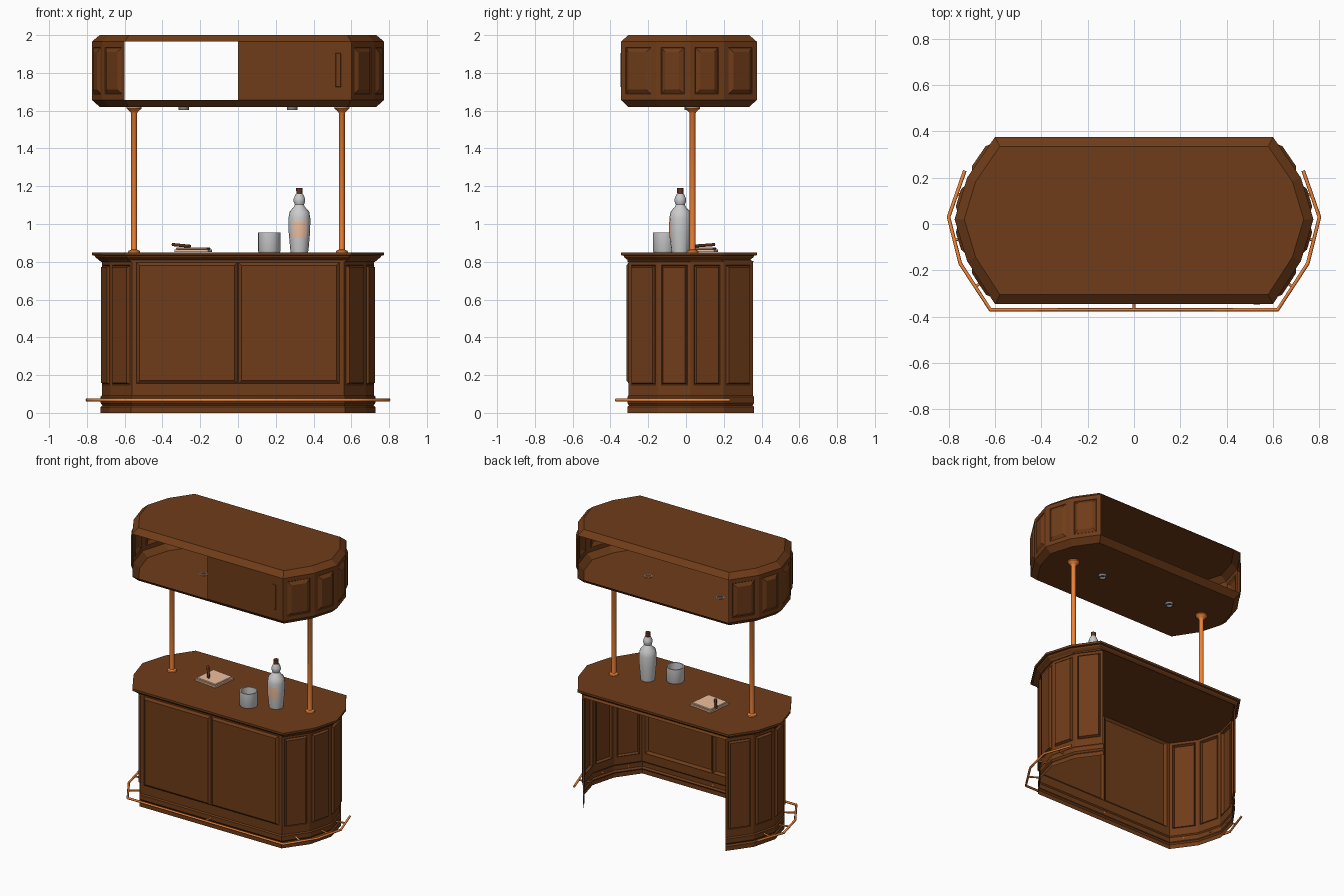
import bpy, bmesh, math
from mathutils import Vector

if "Cube" in bpy.data.objects:
    bpy.data.objects.remove(bpy.data.objects["Cube"])


def material(name, rgb):
    m = bpy.data.materials.new(name)
    m.diffuse_color = (*rgb, 1)
    m.use_nodes = True
    m.node_tree.nodes["Principled BSDF"].inputs["Base Color"].default_value = m.diffuse_color
    return m


WOOD = material("wood", (0.159, 0.045, 0.0095))
COPPER = material("copper", (0.9, 0.235, 0.04))
PAPER = material("paper", (0.85, 0.52, 0.34))
DARK = material("dark_brown", (0.12, 0.035, 0.015))
METAL = material("dark_metal", (0.2, 0.2, 0.21))


def finish(name, bm, mat=None, smooth=False):
    me = bpy.data.meshes.new(name)
    bm.to_mesh(me)
    bm.free()
    ob = bpy.data.objects.new(name, me)
    bpy.context.collection.objects.link(ob)
    if mat:
        me.materials.append(mat)
    if smooth:
        bpy.ops.object.select_all(action='DESELECT')
        ob.select_set(True)
        bpy.context.view_layer.objects.active = ob
        bpy.ops.object.shade_smooth_by_angle(angle=math.radians(40))
    return ob


def outline(half):
    # full counter-clockwise plan, starting at the front centre
    return [(0, half[0][1])] + half + [(-x, y) for x, y in reversed(half)]


def offset(pts, d):
    # mitred outward offset of a plan
    out, n = [], len(pts)
    for i in range(n):
        p, a, b = (Vector(pts[k % n]) for k in (i, i - 1, i + 1))
        e1, e2 = (p - a).normalized(), (b - p).normalized()
        n1, n2 = Vector((e1.y, -e1.x)), Vector((e2.y, -e2.x))
        out.append(p + (n1 + n2) * d / (1 + n1.dot(n2)))
    return out


def loft(rings, skip=(), caps=False):
    # rings: (plan, offset, z); returns bmesh and the faces of each band
    bm = bmesh.new()
    loops = [[bm.verts.new((p.x, p.y, z)) for p in offset(o, d)] for o, d, z in rings]
    bands = []
    for k, (a, b) in enumerate(zip(loops, loops[1:])):
        n = len(a)
        bands.append({i: bm.faces.new((a[i], a[(i + 1) % n], b[(i + 1) % n], b[i]))
                      for i in range(n) if (k, i) not in skip})
    if caps:
        bm.faces.new(loops[0][::-1])
        bm.faces.new(loops[-1])
    bm.normal_update()
    return bm, bands


def raise_panels(bm, faces, steps):
    for thick, depth in steps:
        bmesh.ops.inset_individual(bm, faces=faces, thickness=thick, depth=depth,
                                   use_even_offset=True)


def lathe(name, prof, loc, mat=None, seg=16, closed=True):
    bm = bmesh.new()
    loops = []
    for r, z in prof:
        loops.append([bm.verts.new((loc[0] + r * math.cos(t), loc[1] + r * math.sin(t), loc[2] + z))
                      for t in (2 * math.pi * i / seg for i in range(seg))])
    for a, b in zip(loops, loops[1:]):
        for i in range(seg):
            j = (i + 1) % seg
            bm.faces.new((a[i], a[j], b[j], b[i]))
    if closed:
        bm.faces.new(loops[0][::-1])
        bm.faces.new(loops[-1])
    return finish(name, bm, mat, True)


def tube(name, paths, radius, mat):
    cu = bpy.data.curves.new(name, 'CURVE')
    cu.dimensions = '3D'
    cu.bevel_depth, cu.bevel_resolution, cu.use_fill_caps = radius, 1, True
    for path in paths:
        sp = cu.splines.new('POLY')
        sp.points.add(len(path) - 1)
        for pt, co in zip(sp.points, path):
            pt.co = (*co, 1)
    cu.materials.append(mat)
    ob = bpy.data.objects.new(name, cu)
    bpy.context.collection.objects.link(ob)
    bpy.ops.object.select_all(action='DESELECT')
    ob.select_set(True)
    bpy.context.view_layer.objects.active = ob
    bpy.ops.object.convert(target='MESH')


def box(name, size, loc, mat, rot=0, bevel=0):
    bm = bmesh.new()
    bmesh.ops.create_cube(bm, size=1)
    bmesh.ops.scale(bm, vec=size, verts=bm.verts)
    if bevel:
        bmesh.ops.bevel(bm, geom=bm.edges[:], offset=bevel, segments=1, affect='EDGES')
    ob = finish(name, bm, mat)
    ob.location, ob.rotation_euler.z = loc, rot
    return ob


BODY = outline([(0.565, -0.31), (0.68, -0.15), (0.726, 0.025), (0.68, 0.2), (0.565, 0.36)])
TOP = outline([(0.6, -0.345), (0.72, -0.16), (0.774, 0.02), (0.72, 0.2), (0.6, 0.375)])
BACK, FRONT_LEFT = 5, 10

# counter body: open-backed panelled shell with stepped plinth
rings = [(BODY, d, z) for d, z in [(0.001, 0), (0.001, 0.03), (-0.008, 0.04), (0.001, 0.052),
                                   (0.001, 0.085), (-0.006, 0.093), (-0.006, 0.13), (-0.006, 0.8)]]
bm, bands = loft(rings, skip=[(k, BACK) for k in range(7)])
front = [bands[6][0], bands[6][10]]
raise_panels(bm, [f for i, f in bands[6].items() if i not in (0, 10)],
             [(0.018, 0), (0.004, -0.004), (0.007, 0.017)])
bmesh.ops.inset_region(bm, faces=front, thickness=0.022, use_even_offset=True)
raise_panels(bm, front, [(0.003, -0.002), (0.016, 0.014)])
finish("counter_body", bm, WOOD)

# countertop with flared moulding
bm, _ = loft([(BODY, 0, 0.8), (TOP, -0.035, 0.81), (TOP, -0.018, 0.824), (TOP, -0.014, 0.833),
              (TOP, 0, 0.835), (TOP, 0, 0.85)], caps=True)
finish("countertop", bm, WOOD)

# overhead cabinet: chamfered shell, open at the back and front left
bm, bands = loft([(TOP, -0.04, 1.62), (TOP, 0, 1.657), (TOP, 0, 1.965), (TOP, -0.04, 2.0)],
                 skip=[(1, BACK), (1, FRONT_LEFT)], caps=True)
raise_panels(bm, [bands[1][i] for i in (1, 2, 3, 4, 6, 7, 8, 9)],
             [(0.03, 0), (0.003, -0.003), (0.022, 0.014)])
finish("overhead_cabinet", bm, WOOD)
box("door_handle", (0.03, 0.006, 0.18), (0.53, -0.345, 1.815), WOOD, bevel=0.0025)

# posts with flanges, and hollow ceiling lamps
for side, s in (("left", -1), ("right", 1)):
    lathe(side + "_post", [(0.032, 0), (0.03, 0.008), (0.016, 0.014), (0.016, 0.738),
                           (0.022, 0.745), (0.04, 0.762), (0.04, 0.7695)],
          (s * 0.55, 0.035, 0.85), COPPER, 12)
    lathe(side + "_lamp", [(0.02, 0.019), (0.02, 0), (0.028, 0), (0.028, 0.019), (0.02, 0.019)],
          (s * 0.287, 0.02, 1.603), METAL, 12, closed=False)

# foot rail and its brackets
right = [(0.62, -0.37), (0.75, -0.17), (0.8, 0.03), (0.73, 0.23)]
rail = [(-x, y, 0.068) for x, y in reversed(right)] + [(x, y, 0.068) for x, y in right]
tube("foot_rail", [rail], 0.008, COPPER)
brackets = [[(0, -0.37, 0.068), (0, -0.305, 0.068)]]
for s in (-1, 1):
    brackets += [[(s * 0.685, -0.27, 0.068), (s * 0.62, -0.23, 0.068)],
                 [(s * 0.775, -0.07, 0.068), (s * 0.69, -0.05, 0.068)],
                 [(s * 0.765, 0.13, 0.068), (s * 0.69, 0.11, 0.068)]]
tube("rail_brackets", brackets, 0.006, COPPER)

# bottle, label and stopper
BX, BY = 0.325, -0.03
lathe("bottle", [(0.046, 0), (0.049, 0.02), (0.057, 0.11), (0.058, 0.18), (0.052, 0.215),
                 (0.03, 0.24), (0.024, 0.252), (0.031, 0.27), (0.03, 0.285), (0.019, 0.31)],
      (BX, BY, 0.85))
lathe("bottle_stopper", [(0.016, 0.3), (0.017, 0.34)], (BX, BY, 0.85), DARK, 12)
bm = bmesh.new()
cols = []
for i in range(7):
    t = math.radians(-90 + (i - 3) * 13)
    cols.append([bm.verts.new((BX + r * math.cos(t), BY + r * math.sin(t), z))
                 for r, z in ((0.056, 0.925), (0.0595, 0.965), (0.0595, 1.01))])
for a, b in zip(cols, cols[1:]):
    for k in (0, 1):
        bm.faces.new((a[k], b[k], b[k + 1], a[k + 1]))
finish("bottle_label", bm, PAPER, True)

# drinking glass, hollow
lathe("drinking_glass", [(0.056, 0), (0.06, 0.008), (0.06, 0.105), (0.052, 0.105), (0.05, 0.02)],
      (0.165, -0.115, 0.85))

# napkin stack with a cigar lying on it
box("lower_napkin", (0.18, 0.18, 0.012), (-0.237, 0.07, 0.859), PAPER, -0.12)
box("upper_napkin", (0.165, 0.165, 0.01), (-0.237, 0.07, 0.87), PAPER, -0.12, 0.003)
tube("cigar", [[(-0.345, 0.15, 0.891), (-0.255, 0.03, 0.882)]], 0.009, DARK)
